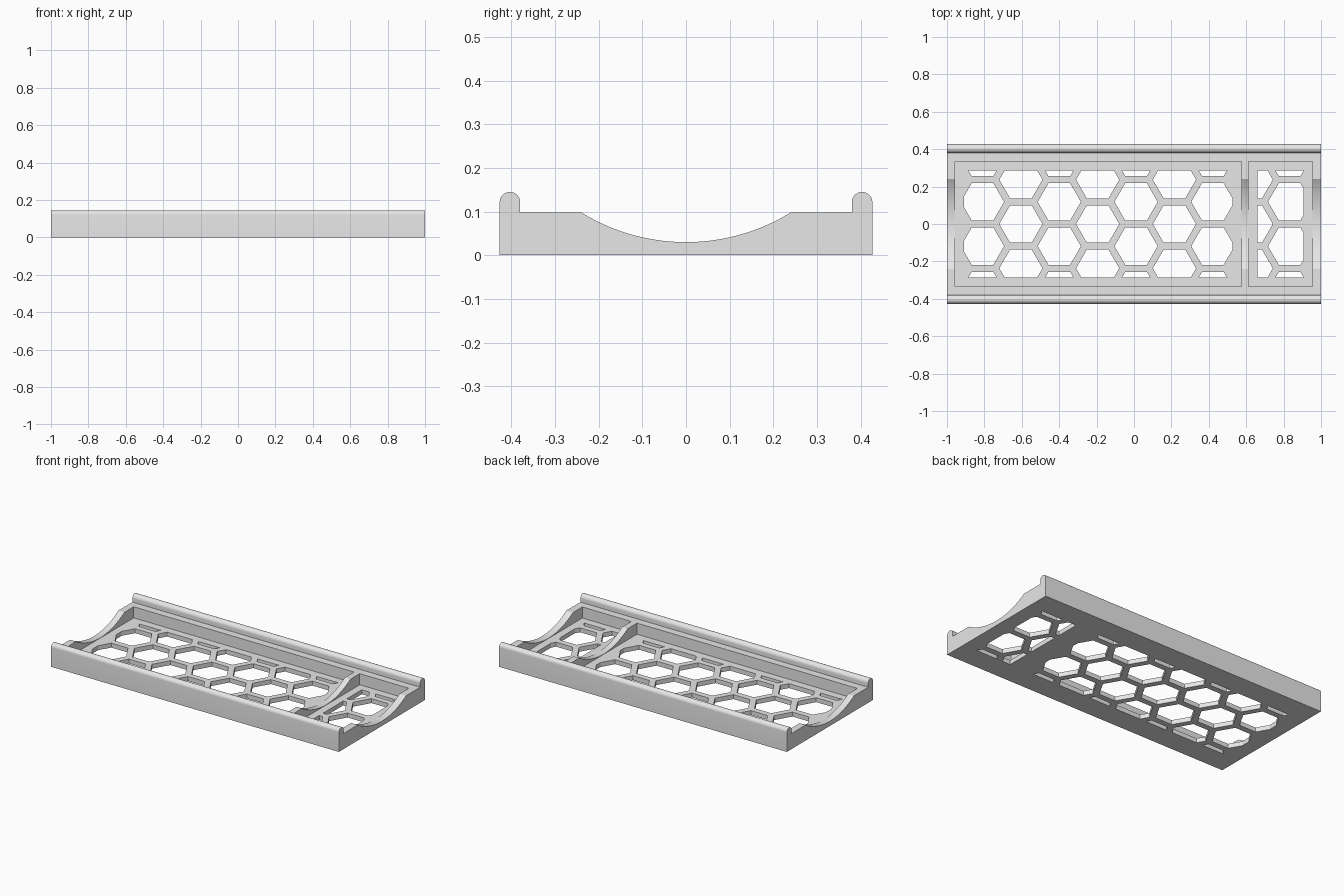
import bpy, bmesh, math
from mathutils import Vector

cube = bpy.data.objects.get("Cube")
if cube:
    bpy.data.objects.remove(cube, do_unlink=True)

HALF_LEN, HALF_W = 1.0, 0.427
RAIL_IN, LEDGE_Z, RAIL_TOP = 0.38, 0.098, 0.145
DIP_HALF, DIP_Z, FLOOR_Z = 0.24, 0.03, 0.028
PITCH, APOTHEM = 0.237, 0.1
COLUMN_STEP = PITCH * math.cos(math.pi / 6)
FIRST_COLUMN = -0.81
POCKET_Y = 0.333
POCKETS = [(-0.958, 0.574, range(0, 7)), (0.613, 0.954, range(7, 9))]
BORDER = 0.048

grey = bpy.data.materials.new("light grey")
grey.use_nodes = True
grey.diffuse_color = (0.8, 0.8, 0.8, 1)
grey.node_tree.nodes["Principled BSDF"].inputs["Base Color"].default_value = (0.8, 0.8, 0.8, 1)


def finish(bm, name):
    bmesh.ops.recalc_face_normals(bm, faces=bm.faces[:])
    mesh = bpy.data.meshes.new(name)
    bm.to_mesh(mesh)
    bm.free()
    mesh.materials.append(grey)
    obj = bpy.data.objects.new(name, mesh)
    bpy.context.collection.objects.link(obj)
    return obj


def extrude(bm, faces, offset):
    res = bmesh.ops.extrude_face_region(bm, geom=faces)
    verts = [g for g in res["geom"] if isinstance(g, bmesh.types.BMVert)]
    bmesh.ops.translate(bm, verts=verts, vec=offset)


# Cross-section: one half from the middle outward, then mirrored
radius = (DIP_HALF ** 2 + (LEDGE_Z - DIP_Z) ** 2) / (2 * (LEDGE_Z - DIP_Z))
sweep = math.asin(DIP_HALF / radius)
half = []
for i in range(25):
    a = sweep * i / 24
    half.append((radius * math.sin(a), DIP_Z + radius * (1 - math.cos(a))))
half.append((RAIL_IN, LEDGE_Z))
bead = (HALF_W - RAIL_IN) / 2
for i in range(17):
    a = math.pi * (1 - i / 16)
    half.append((RAIL_IN + bead + bead * math.cos(a), RAIL_TOP - bead + bead * math.sin(a)))
half.append((HALF_W, 0))
profile = [(-y, z) for y, z in reversed(half[1:])] + half

bm = bmesh.new()
face = bm.faces.new([bm.verts.new((-HALF_LEN, y, z)) for y, z in profile])
extrude(bm, [face], Vector((2 * HALF_LEN, 0, 0)))
tray = finish(bm, "tray")

# Two pockets that leave end walls, a divider and a thin floor
bm = bmesh.new()
for x0, x1, _ in POCKETS:
    corners = [(x0, -POCKET_Y), (x1, -POCKET_Y), (x1, POCKET_Y), (x0, POCKET_Y)]
    face = bm.faces.new([bm.verts.new((x, y, FLOOR_Z)) for x, y in corners])
    extrude(bm, [face], Vector((0, 0, 0.3)))
pocket_cutter = finish(bm, "pocket_cutter")


# Honeycomb holes, trimmed to a border inside each pocket
def add_holes(bm, x0, x1, columns):
    r = APOTHEM / math.cos(math.pi / 6)
    faces = []
    for k in columns:
        for j in range(-2, 3):
            cx = FIRST_COLUMN + k * COLUMN_STEP
            cy = (j + (0.5 if k % 2 == 0 else 0)) * PITCH
            ring = [bm.verts.new((cx + r * math.cos(i * math.pi / 3),
                                  cy + r * math.sin(i * math.pi / 3), -0.05)) for i in range(6)]
            faces.append(bm.faces.new(ring))
    wy = POCKET_Y - BORDER
    for co, no in [((x0 + BORDER, 0, 0), (-1, 0, 0)), ((x1 - BORDER, 0, 0), (1, 0, 0)),
                   ((0, -wy, 0), (0, -1, 0)), ((0, wy, 0), (0, 1, 0))]:
        bmesh.ops.bisect_plane(bm, geom=bm.verts[:] + bm.edges[:] + bm.faces[:],
                               plane_co=co, plane_no=no, clear_outer=True)
    extrude(bm, bm.faces[:], Vector((0, 0, 0.12)))


cutters = [pocket_cutter]
for n, (x0, x1, columns) in enumerate(POCKETS):
    bm = bmesh.new()
    add_holes(bm, x0, x1, columns)
    cutters.append(finish(bm, "hole_cutter_%d" % n))

# Cut the tray and discard the cutters
bpy.ops.object.select_all(action="DESELECT")
bpy.context.view_layer.objects.active = tray
tray.select_set(True)
for cutter in cutters:
    cutter.hide_render = True
    mod = tray.modifiers.new("cut", "BOOLEAN")
    mod.operation = "DIFFERENCE"
    mod.solver = "EXACT"
    mod.object = cutter
    bpy.ops.object.modifier_apply(modifier=mod.name)
    bpy.data.objects.remove(cutter, do_unlink=True)

bpy.ops.object.shade_smooth_by_angle(angle=math.radians(20))
